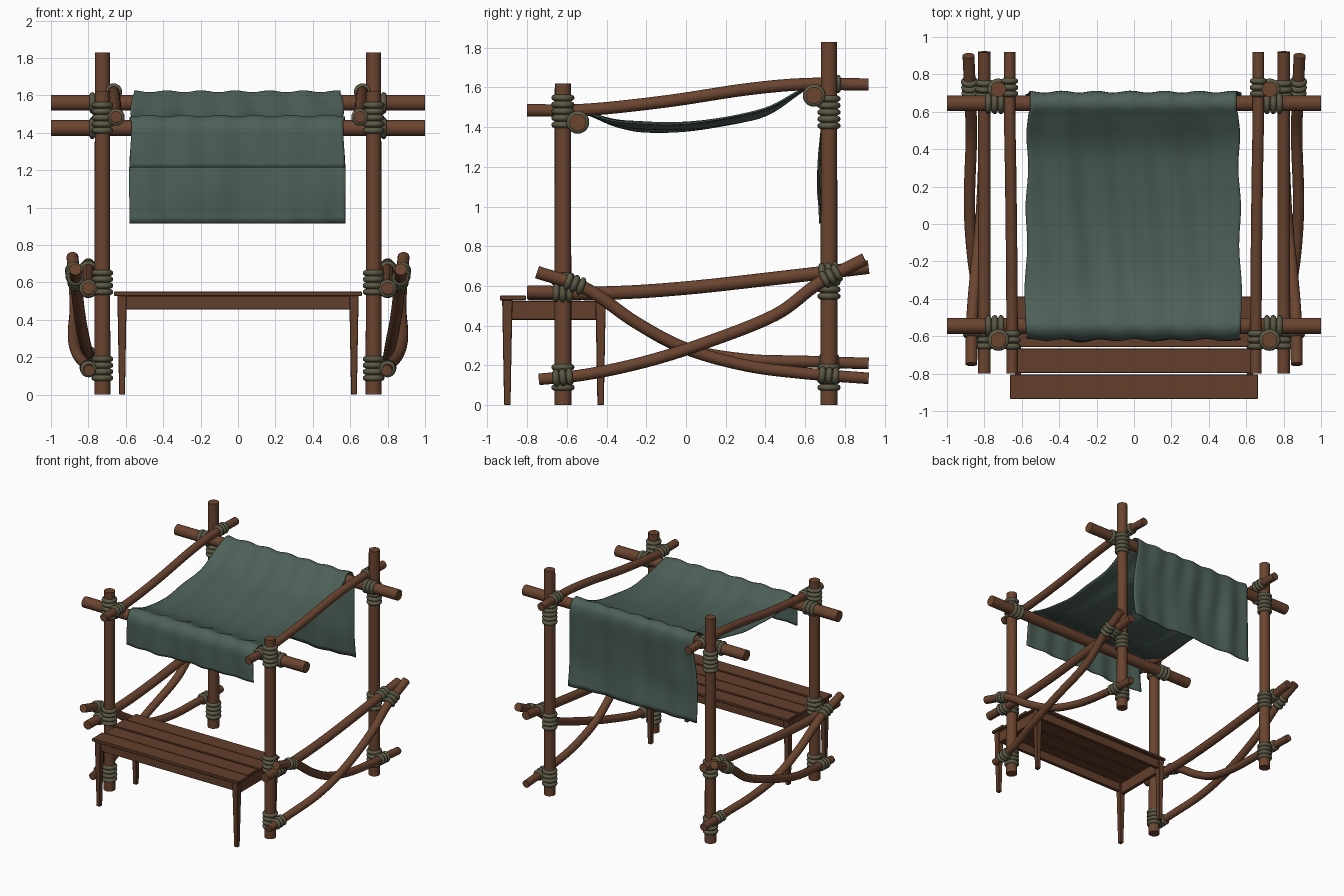
import bpy, bmesh, math
from mathutils import Vector

if "Cube" in bpy.data.objects:
    bpy.data.objects.remove(bpy.data.objects["Cube"])


def material(name, rgb):
    m = bpy.data.materials.new(name)
    m.diffuse_color = (*rgb, 1)
    m.use_nodes = True
    m.node_tree.nodes["Principled BSDF"].inputs["Base Color"].default_value = m.diffuse_color
    return m


WOOD = material("brown wood", (0.145, 0.058, 0.029))
BENCH = material("dark bench wood", (0.125, 0.049, 0.025))
ROPE = material("olive rope", (0.105, 0.098, 0.058))
CLOTH = material("green canvas", (0.075, 0.118, 0.098))


def finish(name, bm, mat, angle=40):
    bmesh.ops.recalc_face_normals(bm, faces=bm.faces)
    me = bpy.data.meshes.new(name)
    bm.to_mesh(me)
    bm.free()
    ob = bpy.data.objects.new(name, me)
    bpy.context.collection.objects.link(ob)
    me.materials.append(mat)
    bpy.ops.object.select_all(action='DESELECT')
    ob.select_set(True)
    bpy.context.view_layer.objects.active = ob
    bpy.ops.object.shade_smooth_by_angle(angle=math.radians(angle))
    return ob


def smooth_path(pts, n=8):
    """Catmull-Rom samples through the points."""
    p = [Vector(q) for q in pts]
    p = [2 * p[0] - p[1]] + p + [2 * p[-1] - p[-2]]
    out = []
    for i in range(1, len(p) - 2):
        a, b, c, d = p[i - 1:i + 3]
        for k in range(n):
            t = k / n
            out.append(0.5 * (2 * b + (c - a) * t + (2 * a - 5 * b + 4 * c - d) * t * t
                              + (3 * b - a - 3 * c + d) * t ** 3))
    return out + [p[-2]]


def tube(name, path, radii, mat, sides=18, angle=40):
    bm = bmesh.new()
    ref = Vector((1, 0, 0))
    if abs((path[-1] - path[0]).normalized().x) > 0.8:
        ref = Vector((0, 0, 1))
    rings = []
    for i, c in enumerate(path):
        t = (path[min(i + 1, len(path) - 1)] - path[max(i - 1, 0)]).normalized()
        u = t.cross(ref).normalized()
        v = t.cross(u)
        rings.append([bm.verts.new(c + radii[i] * (u * math.cos(2 * math.pi * k / sides)
                                                   + v * math.sin(2 * math.pi * k / sides)))
                      for k in range(sides)])
    for a, b in zip(rings, rings[1:]):
        for k in range(sides):
            bm.faces.new((a[k], a[k - 1], b[k - 1], b[k]))
    bm.faces.new(rings[0])
    bm.faces.new(rings[-1])
    return finish(name, bm, mat, angle)


def pole(name, pts, r, r2=None):
    path = smooth_path(pts) if len(pts) > 2 else [Vector(p) for p in pts]
    n = len(path) - 1
    r2 = r2 or r
    tube(name, path, [r + (r2 - r) * i / n for i in range(n + 1)], WOOD)
    return path


def lashing(name, centre, axis, r, turns=4, pitch=0.034):
    """Stack of rope turns: a tube with a bumpy radius."""
    axis = Vector(axis).normalized()
    n = turns * 6
    path, radii = [], []
    for i in range(n + 1):
        path.append(Vector(centre) + axis * pitch * turns * (i / n - 0.5))
        radii.append(r - 0.002 + 0.017 * math.sqrt(abs(math.sin(math.pi * i / 6))))
    tube(name, path, radii, ROPE, 20, 60)


def lash_on(name, path, y, r, turns=3):
    """Lashing around a pole where it passes the given y."""
    i = min(range(1, len(path) - 1), key=lambda k: abs(path[k].y - y))
    t = path[i + 1] - path[i - 1]
    lashing(name, path[i] + t * ((y - path[i].y) / t.y), t, r, turns)


def box(name, lo, hi, mat, taper=None):
    bm = bmesh.new()
    bmesh.ops.create_cube(bm, size=1)
    lo, hi = Vector(lo), Vector(hi)
    for v in bm.verts:
        k = taper if taper and v.co.z < 0 else 1
        v.co = Vector([(lo[j] + hi[j]) / 2 + v.co[j] * (hi[j] - lo[j]) * (k if j < 2 else 1)
                       for j in range(3)])
    bmesh.ops.bevel(bm, geom=bm.edges[:], offset=0.003, segments=1, affect='EDGES')
    finish(name, bm, mat, 20)


# cross bars carrying the canvas
pole("front_bar", [(-1, -0.545, 1.425), (1, -0.545, 1.425)], 0.043)
pole("back_bar", [(-1, 0.645, 1.56), (1, 0.645, 1.56)], 0.042)

for s, side in ((-1, "left"), (1, "right")):
    # upright posts
    for y, h, nm, lz in ((-0.62, 1.62, "front", 1.48), (0.72, 1.83, "back", 1.475)):
        pole(f"{side}_{nm}_post", [(s * 0.725, y, 0), (s * 0.725, y, h)], 0.043, 0.041)
        for z, n in ((lz, 5), (0.6, 4), (0.14, 4)):
            lashing(f"{side}_{nm}_post_lashing", (s * 0.725, y, z), (0, 0, 1), 0.043, n)
    # lashings on the cross bars
    lashing(f"{side}_front_bar_lashing", (s * 0.745, -0.545, 1.425), (1, 0, 0), 0.043, 3)
    lashing(f"{side}_back_bar_lashing", (s * 0.745, 0.645, 1.56), (1, 0, 0), 0.042, 3)
    # sloping roof rail
    p = pole(f"{side}_roof_rail", [(s * 0.652, -0.8, 1.485), (s * 0.652, -0.5, 1.488),
             (s * 0.655, -0.1, 1.53), (s * 0.66, 0.3, 1.59), (s * 0.665, 0.6, 1.617),
             (s * 0.665, 0.92, 1.615)], 0.031)
    lash_on(f"{side}_roof_rail_lashing", p, -0.62, 0.031)
    lash_on(f"{side}_roof_rail_lashing", p, 0.73, 0.031)
    # middle side rail
    p = pole(f"{side}_side_rail", [(s * 0.8, -0.8, 0.57), (s * 0.8, -0.4, 0.565),
             (s * 0.8, 0, 0.59), (s * 0.8, 0.5, 0.645), (s * 0.8, 0.92, 0.695)], 0.034)
    lash_on(f"{side}_side_rail_lashing", p, -0.62, 0.034)
    lash_on(f"{side}_side_rail_lashing", p, 0.72, 0.034)
    # brace rising to the back
    p = pole(f"{side}_rising_brace", [(s * 0.795, -0.74, 0.13), (s * 0.81, -0.5, 0.155),
             (s * 0.86, -0.2, 0.22), (s * 0.88, 0.1, 0.315), (s * 0.87, 0.45, 0.455),
             (s * 0.875, 0.67, 0.615), (s * 0.885, 0.9, 0.735)], 0.029, 0.032)
    lash_on(f"{side}_rising_brace_lashing", p, -0.62, 0.03)
    lash_on(f"{side}_rising_brace_lashing", p, 0.73, 0.032)
    # brace falling to the back, ending a little higher on the left
    e = 0.075 if s < 0 else 0
    p = pole(f"{side}_falling_brace", [(s * 0.87, -0.75, 0.67), (s * 0.865, -0.5, 0.585),
             (s * 0.845, -0.25, 0.415), (s * 0.82, 0, 0.285), (s * 0.805, 0.3, 0.2 + e * 0.4),
             (s * 0.8, 0.6, 0.16 + e * 0.8), (s * 0.8, 0.92, 0.135 + e)], 0.032, 0.029)
    lash_on(f"{side}_falling_brace_lashing", p, -0.56, 0.031)
    lash_on(f"{side}_falling_brace_lashing", p, 0.72, 0.029)
    # bench legs and end aprons
    for y in (-0.9, -0.43):
        box(f"{side}_bench_leg", (s * 0.62 - 0.025, y - 0.026, 0), (s * 0.62 + 0.025, y + 0.026, 0.53),
            BENCH, 0.62)
    box(f"{side}_bench_apron", (s * 0.62 - 0.015, -0.88, 0.43), (s * 0.62 + 0.015, -0.45, 0.525), BENCH)

# bench long aprons and seat planks
for y in (-0.9, -0.43):
    box("bench_long_apron", (-0.6, y - 0.014, 0.455), (0.6, y + 0.014, 0.528), BENCH)
for i in range(4):
    y = -0.936 + i * 0.139
    w = 0.655 + 0.007 * (-1) ** i
    box("bench_plank", (-w, y, 0.528), (w, y + 0.131, 0.552 - 0.004 * (i % 2)), BENCH)

# canvas draped over both bars
prof = smooth_path([(0, -0.61, 1.215), (0, -0.612, 1.34), (0, -0.604, 1.44), (0, -0.55, 1.483),
                    (0, -0.47, 1.458), (0, -0.33, 1.42), (0, -0.08, 1.408), (0, 0.15, 1.43),
                    (0, 0.4, 1.482), (0, 0.56, 1.567), (0, 0.645, 1.613), (0, 0.697, 1.56),
                    (0, 0.682, 1.35), (0, 0.67, 1.12), (0, 0.685, 0.915)], 6)
bm = bmesh.new()
NU = 60
rows = []
for i, c in enumerate(prof):
    t = (prof[min(i + 1, len(prof) - 1)] - prof[max(i - 1, 0)]).normalized()
    nrm = Vector((0, -t.z, t.y))
    near = min(math.hypot(c.y + 0.545, c.z - 1.425), math.hypot(c.y - 0.645, c.z - 1.56))
    amp = min(1, max(0, near - 0.05) / 0.25)
    flap = c.y > 0.6 or c.y < -0.59
    width = 0.578 - 0.012 * (c.y + 0.6) if c.y < 0.69 and not flap else 0.572
    if flap and c.y > 0:
        width = 0.558 + 0.035 * (1.6 - c.z)
    row = []
    for k in range(NU + 1):
        u = 2 * k / NU - 1
        a = 0.55 * math.sin(8 * u + 1.5 * c.y) + 0.3 * math.sin(17 * u + 4 * c.z + 2 * c.y)
        a += 0.25 * math.sin(5 * u - 9 * c.z + 6 * c.y)
        d = amp * a * (0.014 if flap else 0.017) + 0.005 * (1 + math.sin(19 * u + 3 * c.y))
        if not flap:
            d -= 0.018 * amp * (1 - u * u)
        edge = 0.006 * math.sin(14 * c.y + 9 * c.z)
        row.append(bm.verts.new(c + nrm * d + Vector((u * (width + edge) - 0.004, 0, 0))))
    rows.append(row)
for a, b in zip(rows, rows[1:]):
    for k in range(NU):
        bm.faces.new((a[k], a[k + 1], b[k + 1], b[k]))
canvas = finish("canvas_awning", bm, CLOTH, 60)
sol = canvas.modifiers.new("thickness", 'SOLIDIFY')
sol.thickness = 0.008
sol.offset = 0
